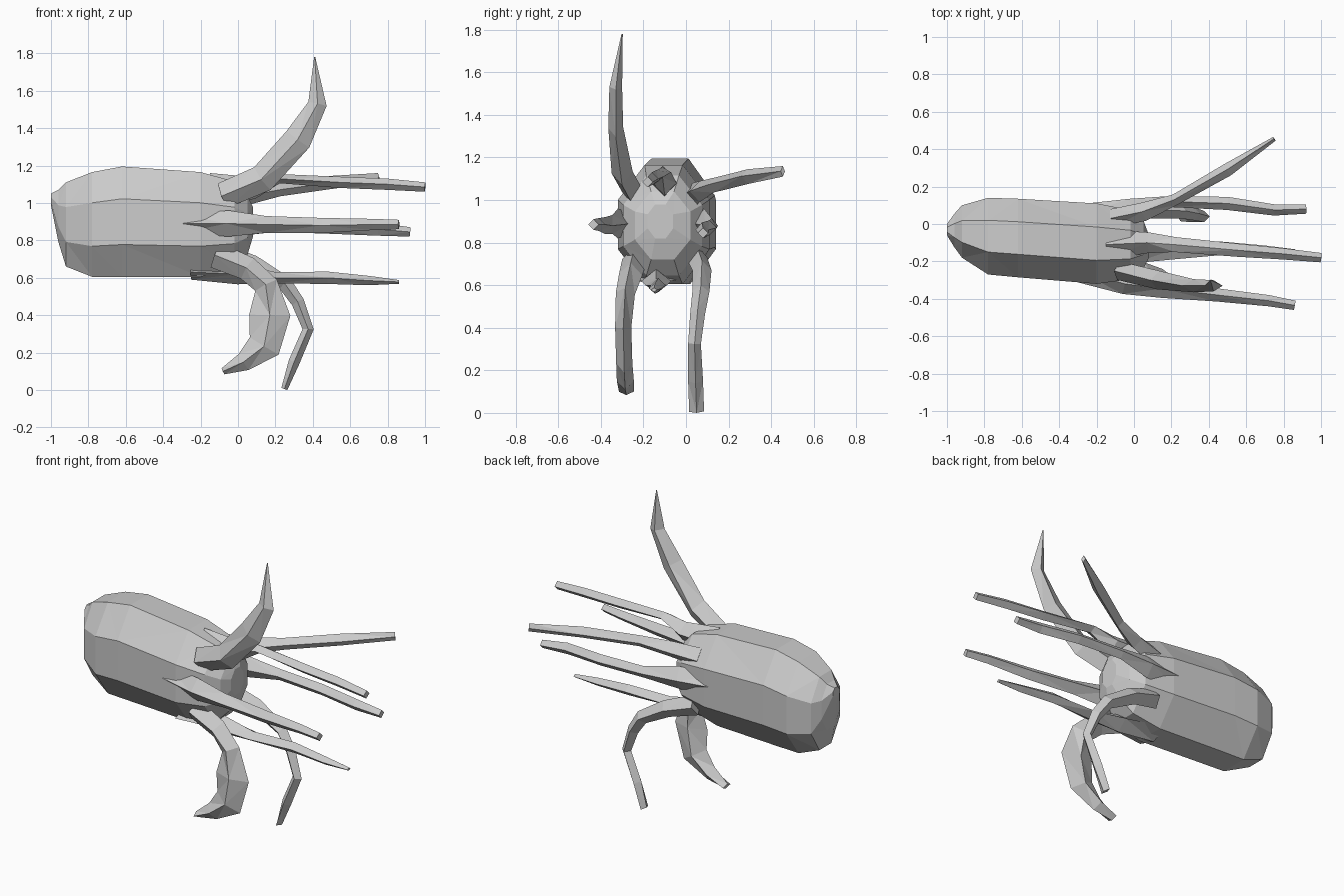
import bpy, bmesh, math
from mathutils import Vector


def skin(name, rings):
    """Loft flat-shaded faces through equal-length rings and cap both ends."""
    bm = bmesh.new()
    rows = [[bm.verts.new(p) for p in ring] for ring in rings]
    n = len(rows[0])
    for a, b in zip(rows, rows[1:]):
        for i in range(n):
            j = (i + 1) % n
            bm.faces.new((a[i], a[j], b[j], b[i]))
    bm.faces.new(rows[0])
    bm.faces.new(rows[-1])
    bmesh.ops.triangulate(bm, faces=[f for f in bm.faces if len(f.verts) == 4])
    bmesh.ops.recalc_face_normals(bm, faces=bm.faces)
    me = bpy.data.meshes.new(name)
    bm.to_mesh(me)
    bm.free()
    ob = bpy.data.objects.new(name, me)
    bpy.context.collection.objects.link(ob)
    return ob


def mantle(name, stations, n=8):
    """Rings facing along x: (x, y centre, z centre, y radius, z radius)."""
    k = 1 / math.cos(math.pi / n)
    rings = []
    for x, y, z, ry, rz in stations:
        ang = [2 * math.pi * (i + 0.5) / n for i in range(n)]
        rings.append([(x, y + k * ry * math.cos(a), z + k * rz * math.sin(a)) for a in ang])
    return skin(name, rings)


def arm(name, path):
    """Four-sided arm: points (x, y, z, in-plane radius, sideways radius)."""
    pts = [Vector(p[:3]) for p in path]
    rings = []
    for i, (c, p) in enumerate(zip(pts, path)):
        t0 = (c - pts[i - 1]).normalized() if i else Vector()
        t1 = (pts[i + 1] - c).normalized() if i < len(pts) - 1 else Vector()
        t = (t0 + t1).normalized()
        u = t.cross(Vector((0, 1, 0))).normalized()
        v = u.cross(t)
        rings.append([c + u * p[3], c + v * p[4], c - u * p[3], c - v * p[4]])
    return skin(name, rings)


# Body sack, blunt and slanted at the rear, tapering to the mouth
mantle("body", [
    (-1.00, -0.03, 1.02, 0.03, 0.03),
    (-0.96, -0.035, 0.93, 0.09, 0.14),
    (-0.92, -0.04, 0.885, 0.14, 0.225),
    (-0.78, -0.065, 0.885, 0.205, 0.28),
    (-0.62, -0.075, 0.90, 0.21, 0.295),
    (-0.20, -0.105, 0.885, 0.215, 0.28),
    (-0.02, -0.11, 0.88, 0.185, 0.235),
    (0.05, -0.11, 0.88, 0.13, 0.16),
    (0.08, -0.12, 0.90, 0.06, 0.08)])

# Raised arm with a pointed blade
arm("raised_arm", [
    (-0.08, -0.25, 1.04, 0.07, 0.05), (0.13, -0.30, 1.13, 0.075, 0.05),
    (0.32, -0.33, 1.34, 0.075, 0.035), (0.425, -0.33, 1.53, 0.05, 0.03),
    (0.41, -0.30, 1.78, 0.003, 0.003)])

# Arms stretched forward around the mouth
arm("upper_arm", [
    (-0.15, -0.11, 1.08, 0.08, 0.08), (0.08, -0.10, 1.08, 0.06, 0.055),
    (0.22, -0.11, 1.13, 0.025, 0.04), (0.55, -0.14, 1.11, 0.03, 0.035),
    (0.80, -0.16, 1.10, 0.03, 0.03), (1.00, -0.18, 1.085, 0.025, 0.025)])
arm("near_side_arm", [
    (-0.30, -0.25, 0.89, 0.05, 0.06), (-0.05, -0.32, 0.89, 0.07, 0.055),
    (0.15, -0.345, 0.885, 0.045, 0.05), (0.45, -0.38, 0.88, 0.04, 0.035),
    (0.72, -0.41, 0.885, 0.03, 0.03), (0.86, -0.435, 0.885, 0.025, 0.025)])
arm("far_side_arm", [
    (-0.25, 0.06, 0.90, 0.05, 0.05), (-0.02, 0.085, 0.89, 0.07, 0.05),
    (0.20, 0.12, 0.88, 0.035, 0.03), (0.50, 0.11, 0.87, 0.035, 0.035),
    (0.75, 0.075, 0.86, 0.035, 0.03), (0.92, 0.08, 0.845, 0.025, 0.025)])
arm("lower_arm", [
    (-0.25, -0.13, 0.63, 0.04, 0.12), (0.0, -0.14, 0.62, 0.055, 0.07),
    (0.20, -0.14, 0.60, 0.03, 0.05), (0.48, -0.13, 0.60, 0.033, 0.035),
    (0.70, -0.145, 0.585, 0.025, 0.03), (0.86, -0.15, 0.578, 0.01, 0.015)])
arm("splayed_arm", [
    (-0.12, 0.03, 1.02, 0.06, 0.05), (0.05, 0.065, 1.04, 0.05, 0.05),
    (0.22, 0.13, 1.07, 0.035, 0.03), (0.50, 0.29, 1.11, 0.035, 0.035),
    (0.75, 0.455, 1.135, 0.025, 0.012)])

# Two arms hanging down as legs
arm("near_leg", [
    (-0.12, -0.24, 0.72, 0.07, 0.06), (0.05, -0.26, 0.65, 0.065, 0.055),
    (0.15, -0.285, 0.56, 0.065, 0.045), (0.17, -0.295, 0.40, 0.11, 0.038),
    (0.14, -0.29, 0.235, 0.09, 0.038), (0.03, -0.285, 0.15, 0.05, 0.04),
    (-0.08, -0.28, 0.10, 0.018, 0.035)])
arm("far_leg", [
    (-0.10, 0.05, 0.73, 0.06, 0.05), (0.08, 0.075, 0.67, 0.05, 0.045),
    (0.25, 0.07, 0.57, 0.04, 0.04), (0.32, 0.055, 0.47, 0.035, 0.035),
    (0.375, 0.04, 0.325, 0.03, 0.03), (0.30, 0.045, 0.15, 0.03, 0.035),
    (0.248, 0.05, 0.006, 0.017, 0.035)])
